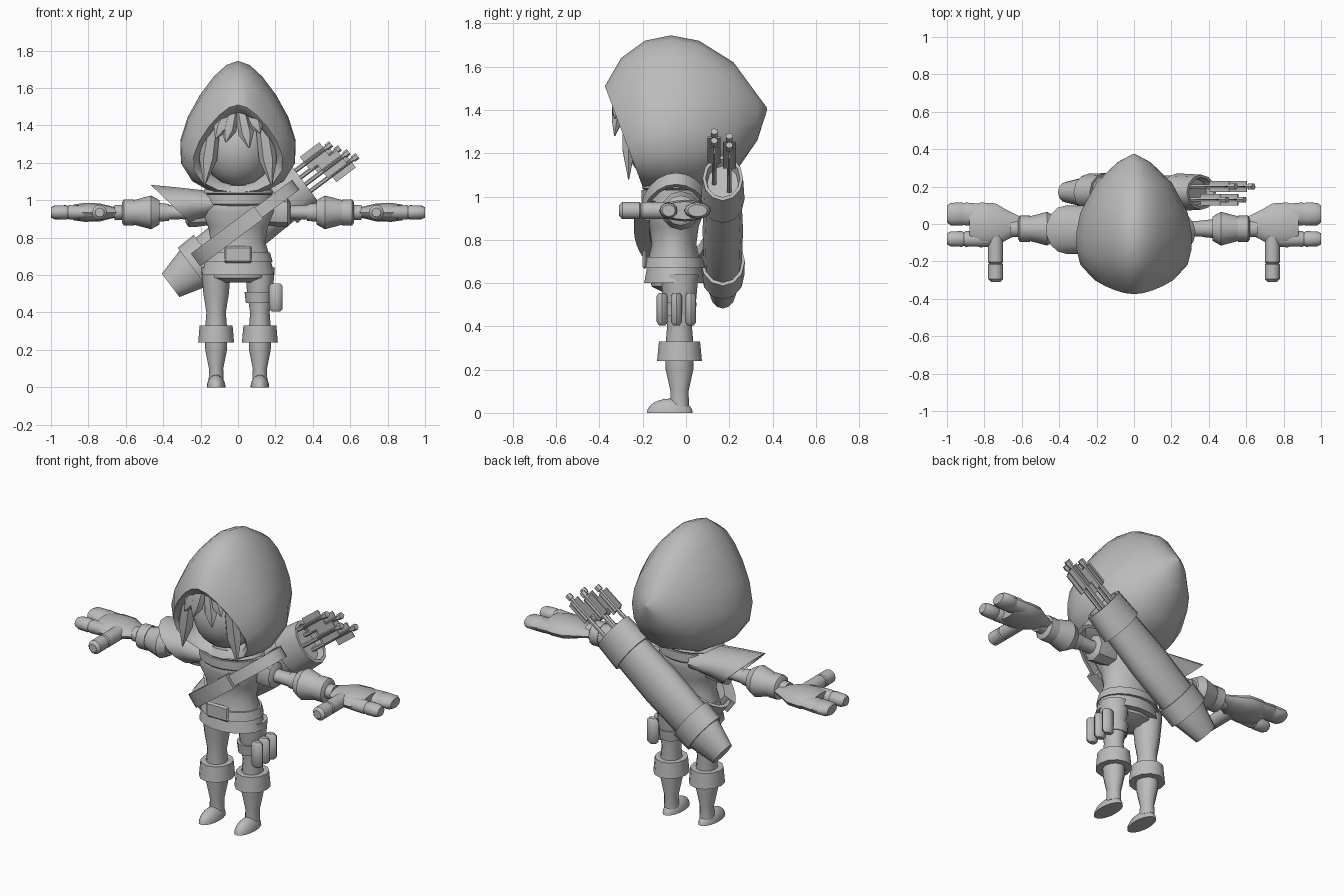
import bpy
import bmesh
from math import sin, cos, pi, radians
from mathutils import Vector

default_cube = bpy.data.objects.get("Cube")
if default_cube:
    bpy.data.objects.remove(default_cube, do_unlink=True)

grey = bpy.data.materials.new("plain grey")
grey.use_nodes = True
grey.diffuse_color = (0.5, 0.5, 0.5, 1)
shader = grey.node_tree.nodes["Principled BSDF"]
shader.inputs["Base Color"].default_value = grey.diffuse_color

RIGHTWARD = Vector((1, 0, 0))
BACKWARD = Vector((0, 1, 0))
UP = Vector((0, 0, 1))
# Direction of the quiver and strap, and the direction across it
SLANT = Vector((.8, 0, .6))
ACROSS = Vector((-.6, 0, .8))


def finish(name, bm, sharp_angle):
    bmesh.ops.remove_doubles(bm, verts=bm.verts, dist=.0005)
    bmesh.ops.recalc_face_normals(bm, faces=bm.faces)
    mesh = bpy.data.meshes.new(name)
    bm.to_mesh(mesh)
    bm.free()
    mesh.materials.append(grey)
    mesh.shade_smooth()
    mesh.set_sharp_from_angle(angle=radians(sharp_angle))
    part = bpy.data.objects.new(name, mesh)
    bpy.context.collection.objects.link(part)


def turn(count):
    return [2 * pi * i / count for i in range(count)]


def oval(centre, u, v, sides):
    return [centre + u * cos(a) + v * sin(a) for a in turn(sides)]


def loft(name, rings, closed=False, side=1, sharp_angle=42):
    """Skin a row of rings; side -1 mirrors the part to the right."""
    bm = bmesh.new()
    rows = [[bm.verts.new((p.x * side, p.y, p.z)) for p in ring] for ring in rings]
    pairs = list(zip(rows, rows[1:]))
    if closed:
        pairs.append((rows[-1], rows[0]))
    else:
        bm.faces.new(rows[0])
        bm.faces.new(rows[-1])
    for a, b in pairs:
        for i in range(len(a)):
            bm.faces.new((a[i - 1], a[i], b[i], b[i - 1]))
    finish(name, bm, sharp_angle)


def tube(name, start, axis, wide, profile, flat=1, sides=12, side=1):
    """Profile holds (distance along axis, radius along wide) pairs."""
    deep = axis.cross(wide) * flat
    rings = [oval(Vector(start) + axis * distance, wide * radius, deep * radius, sides)
             for distance, radius in profile]
    loft(name, rings, side=side)


def pill(start, end, radius):
    """Profile of a bar with rounded ends."""
    soft = radius * .4
    return [(start, radius * .6), (start + soft, radius),
            (end - soft, radius), (end, radius * .6)]


def lock(name, root, tip, radius, side=1):
    """Pointed, flattened strand of hair."""
    root, tip = Vector(root), Vector(tip)
    line = tip - root
    profile = [(0, radius * .8), (line.length * .6, radius), (line.length, .004)]
    axis = line.normalized()
    wide = axis.cross(BACKWARD).normalized()
    tube(name, root, axis, wide, profile, flat=.7, sides=6, side=side)


def ball(name, centre, radii, floor=-1, side=1):
    bm = bmesh.new()
    bmesh.ops.create_uvsphere(bm, u_segments=20, v_segments=12, radius=1)
    for vert in bm.verts:
        x, y, z = [c + r * p for c, r, p in zip(centre, radii, vert.co)]
        vert.co = (x * side, y, max(z, floor))
    finish(name, bm, 42)


def box(name, centre, length, width, depth, bevel=0):
    bm = bmesh.new()
    bmesh.ops.create_cube(bm, size=2)
    for vert in bm.verts:
        x, y, z = vert.co
        vert.co = Vector(centre) + length * x + width * y + depth * z
    if bevel:
        bmesh.ops.bevel(bm, geom=bm.edges, offset=bevel, segments=1, affect='EDGES')
    finish(name, bm, 30)


# Hood: sections from the lining, round the rim, to the back; rounder at the back
def hood_ring(y, top, bottom, half_width):
    low_y = y * .53 if y < 0 else y
    taper = .4 - max(y, 0) * .8
    ring = []
    for a in turn(18):
        height = (1 + cos(a)) / 2
        spread = sin(a) * (1 - taper * cos(a)) * (1 - taper * .15)
        ring.append(Vector((half_width * spread, low_y + (y - low_y) * height,
                            bottom + (top - bottom) * height)))
    return ring


hood_sections = [
    (0, 1.48, 1.12, .17), (-.34, 1.47, 1.07, .21),
    (-.375, 1.51, 1.04, .24), (-.3, 1.64, 1.03, .29), (-.19, 1.72, 1.02, .31),
    (-.07, 1.745, 1.02, .312), (.06, 1.72, 1.03, .29), (.22, 1.62, 1.1, .205),
    (.33, 1.47, 1.26, .09), (.375, 1.41, 1.4, .005)]
loft("hood", [hood_ring(*section) for section in hood_sections], sharp_angle=60)

# Head and fringe
ball("head", (0, -.1, 1.28), (.19, .19, .21))
for root, tip, low in ((-.05, -.12, 1.33), (-.03, -.065, 1.31), (.02, .06, 1.28),
                       (.06, .12, 1.36)):
    lock("fringe_lock", (root, -.3, 1.47), (tip, -.33, low), .042)

# Torso, clothes and collar
waist = (0, -.055, 0)
tube("tunic", waist, UP, RIGHTWARD, [
    (.6, .195), (.7, .17), (.78, .145), (.86, .16), (.94, .2), (1, .19), (1.1, .07)],
    flat=.72, sides=18)
tube("hips", waist, UP, RIGHTWARD, [(.56, .08), (.585, .15), (.65, .16)], flat=.7)
tube("belt", waist, UP, RIGHTWARD, [(.67, .185), (.72, .172)], flat=.78, sides=18)
box("buckle", (0, -.19, .71), RIGHTWARD * .075, BACKWARD * .01, UP * .045, bevel=.01)
tube("lower_collar", waist, UP, RIGHTWARD, [(.95, .15), (.98, .19), (1.03, .19)],
     flat=.8, sides=18)
tube("upper_collar", waist, UP, RIGHTWARD, [(1.02, .16), (1.04, .19), (1.08, .16)],
     flat=.8, sides=18)


# One-sided shoulder cape with a hollow, slanted mouth
def cape_ring(t, size=1):
    slanted = Vector((-.11 * t * t, 0, .06 + .045 * t))
    return oval(Vector((-.08 - .28 * t, -.03, .98)), BACKWARD * .13 * size,
                slanted * size, 14)


loft("shoulder_cape", [cape_ring(i / 3) for i in range(4)]
     + [cape_ring(1, .92), cape_ring(.5, .7)])

# Mirrored limbs
for side, label in ((1, "left_"), (-1, "right_")):
    def arm_part(name, profile, y=-.025, **options):
        tube(label + name, (0, y, .935), RIGHTWARD, BACKWARD, profile, side=side, **options)

    def leg_part(name, profile, **options):
        tube(label + name, (.117, -.03, 0), UP, RIGHTWARD, profile, side=side, **options)

    lock(label + "hair_lock", (.13, -.265, 1.43), (.18, -.265, 1.08), .048, side=side)

    arm_part("sleeve", [(.14, .06), (.22, .07), (.265, .07), (.28, .05)], flat=1.1, sides=8)
    arm_part("arm", [(.2, .05), (.3, .04), (.4, .045), (.66, .045)], flat=.9)
    arm_part("bracer", [(.37, .045), (.42, .05), (.42, .065), (.465, .09), (.56, .065)])
    arm_part("wrist_cuff", [(.555, .07), (.61, .07), (.62, .055)])
    arm_part("palm", [(.6, .04), (.68, .08), (.74, .115), (.82, .12), (.88, .1)],
             y=-.005, flat=.42)
    arm_part("wide_finger", [(.76, .05), (.9, .062), (.91, .057), (.92, .062),
                             (.98, .06), (1, .045)], y=.053, flat=.62)
    arm_part("small_finger", [(.78, .038), (.9, .042), (.91, .037), (.92, .042),
                              (.98, .04), (1, .03)], y=-.08, flat=.9)
    for start, end in ((.05, .22), (.2, .31)):
        tube(label + "thumb", (.74, 0, .935), -BACKWARD, RIGHTWARD,
             pill(start, end, .04), side=side)

    leg_part("leg", [(.03, .04), (.1, .038), (.2, .058), (.3, .06), (.4, .052),
                     (.5, .068), (.64, .08)], flat=1.1)
    leg_part("boot_cuff", [(.24, .08), (.24, .096), (.33, .088), (.33, .07)], flat=1.08)
    ball(label + "foot", (.117, -.075, 0), (.05, .106, .066), floor=0, side=side)

# Thigh strap with three slim pouches
tube("thigh_strap", (.112, -.035, 0), UP, RIGHTWARD, [(.45, .07), (.51, .077)], flat=1.1)
for i in range(3):
    tube("thigh_pouch", (.203, -.11 + .066 * i, 0), UP, RIGHTWARD,
         pill(.405, .555, .036), flat=.7, sides=8)

# Quiver slung across the back
quiver_foot = Vector((-.36, .17, .545))


def quiver_part(name, profile):
    tube(name, quiver_foot, SLANT, ACROSS, profile, flat=.72)


quiver_part("quiver_body", [(0, .078), (.15, .12), (.5, .13), (.75, .12)])
quiver_part("quiver_lower_band", [(.15, .138), (.26, .142)])
quiver_part("quiver_rim", [(.74, .14), (.9, .13), (.9, .11), (.86, .1)])

# Arrows with crossed feather vanes
for i in range(4):
    root = quiver_foot + ACROSS * (.09 - .045 * i) + BACKWARD * (.03 if i % 2 else -.04)
    end = 1.14 + .025 * i
    tube("arrow", root, SLANT, ACROSS,
         [(.8, .012), (end - .03, .012), (end - .03, .018), (end, .018)], sides=6)
    vane = root + SLANT * (end - .11)
    box("wide_vane", vane, SLANT * .065, ACROSS * .045, BACKWARD * .003)
    box("deep_vane", vane, SLANT * .065, ACROSS * .003, BACKWARD * .03)


# Shoulder strap looped round the body, with a long curved case on the chest
def strap_ring(a, half_width, thickness):
    outward = SLANT * cos(a) + BACKWARD * sin(a)
    point = Vector((.045, -.045, .885)) + SLANT * .32 * cos(a) + BACKWARD * .16 * sin(a)
    return [point + ACROSS * half_width * across + outward * thickness * out
            for across, out in ((1, 1), (-1, 1), (-1, -1), (1, -1))]


loft("strap", [strap_ring(a, .033, .01) for a in turn(24)], closed=True, sharp_angle=30)
loft("chest_case", [strap_ring(pi + .3 + .15 * i, .042, .036) for i in range(11)],
     sharp_angle=30)
